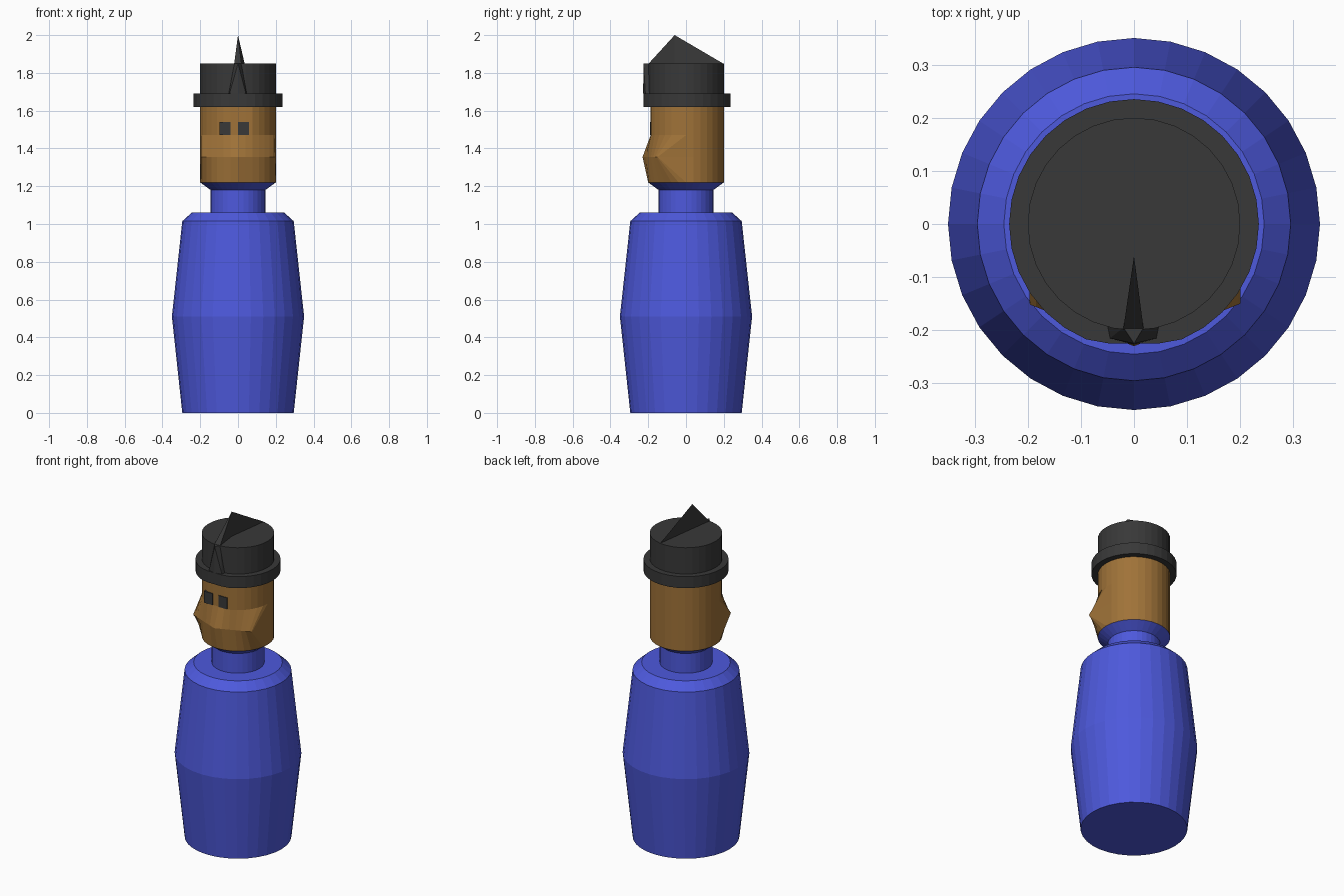
import bpy, bmesh, math

if "Cube" in bpy.data.objects:
    bpy.data.objects.remove(bpy.data.objects["Cube"])

SIDES = 32

def material(name, rgb):
    m = bpy.data.materials.new(name)
    m.diffuse_color = (*rgb, 1)
    m.use_nodes = True
    m.node_tree.nodes["Principled BSDF"].inputs["Base Color"].default_value = m.diffuse_color
    return m

BLUE = material("blue", (0.075, 0.10, 0.72))
SKIN = material("skin", (0.35, 0.17, 0.04))
BLACK = material("black", (0.04, 0.04, 0.04))

def finish(bm, name, mat):
    bmesh.ops.recalc_face_normals(bm, faces=bm.faces)
    mesh = bpy.data.meshes.new(name)
    bm.to_mesh(mesh)
    bm.free()
    mesh.materials.append(mat)
    ob = bpy.data.objects.new(name, mesh)
    bpy.context.collection.objects.link(ob)
    return ob

def lathe(name, profile, mat, shape=None):
    """Stack of rings (radius, z), capped at both ends; shape() adjusts points."""
    bm = bmesh.new()
    rings = []
    for r, z in profile:
        ring = []
        for i in range(SIDES):
            a = 2 * math.pi * i / SIDES
            x, y = r * math.cos(a), r * math.sin(a)
            if shape:
                y = shape(x, y, z)
            ring.append(bm.verts.new((x, y, z)))
        rings.append(ring)
    for lo, hi in zip(rings, rings[1:]):
        for i in range(SIDES):
            j = (i + 1) % SIDES
            bm.faces.new((lo[i], lo[j], hi[j], hi[i]))
    bm.faces.new(rings[0])
    bm.faces.new(rings[-1])
    return finish(bm, name, mat)

def hull(name, points, mat):
    bm = bmesh.new()
    for p in points:
        bm.verts.new(p)
    bmesh.ops.convex_hull(bm, input=bm.verts[:])
    return finish(bm, name, mat)

# Body with shoulders, neck and flared collar
lathe("body", [(0.295, 0), (0.35, 0.51), (0.295, 1.015), (0.245, 1.06),
               (0.145, 1.06), (0.145, 1.18), (0.2, 1.22)], BLUE)

# Head: flattened brow, nose ridge pulled forward
def face_shape(x, y, z):
    if y > 0:
        return y
    if z > 1.4:
        return max(y, -0.187)
    if 1.3 < z < 1.4:
        return min(y, -0.23 + 0.4 * abs(x))
    return y

lathe("head", [(0.2, 1.22), (0.2, 1.355), (0.2, 1.47), (0.2, 1.62)], SKIN, face_shape)

# Eyes
for side, cx in (("left", -0.068), ("right", 0.03)):
    hull(side + "_eye", [(cx + dx, y, z) for dx in (-0.029, 0.029)
                         for y in (-0.17, -0.191) for z in (1.47, 1.54)], BLACK)

# Hat brim and crown
lathe("hat", [(0.2, 1.62), (0.235, 1.62), (0.235, 1.69), (0.2, 1.69), (0.2, 1.85)],
      BLACK, lambda x, y, z: max(y, -0.225))

# Front wedge of the hat
hull("hat_front", [(-0.05, -0.19, 1.69), (0.047, -0.19, 1.69), (-0.045, -0.215, 1.69),
                   (0.042, -0.215, 1.69), (0, -0.227, 1.69), (0, -0.225, 1.85),
                   (-0.02, -0.195, 1.85), (0.018, -0.195, 1.85)], BLACK)

# Peak fin: narrow spike in front, thin sheet running to the back
hull("hat_peak", [(-0.02, -0.197, 1.85), (0.018, -0.197, 1.85),
                  (0, -0.06, 1.85), (0, -0.06, 2.0)], BLACK)
bm = bmesh.new()
bm.faces.new([bm.verts.new(p) for p in ((0, -0.06, 1.85), (0.035, 0.196, 1.85), (0, -0.06, 2.0))])
finish(bm, "hat_fin", BLACK)
